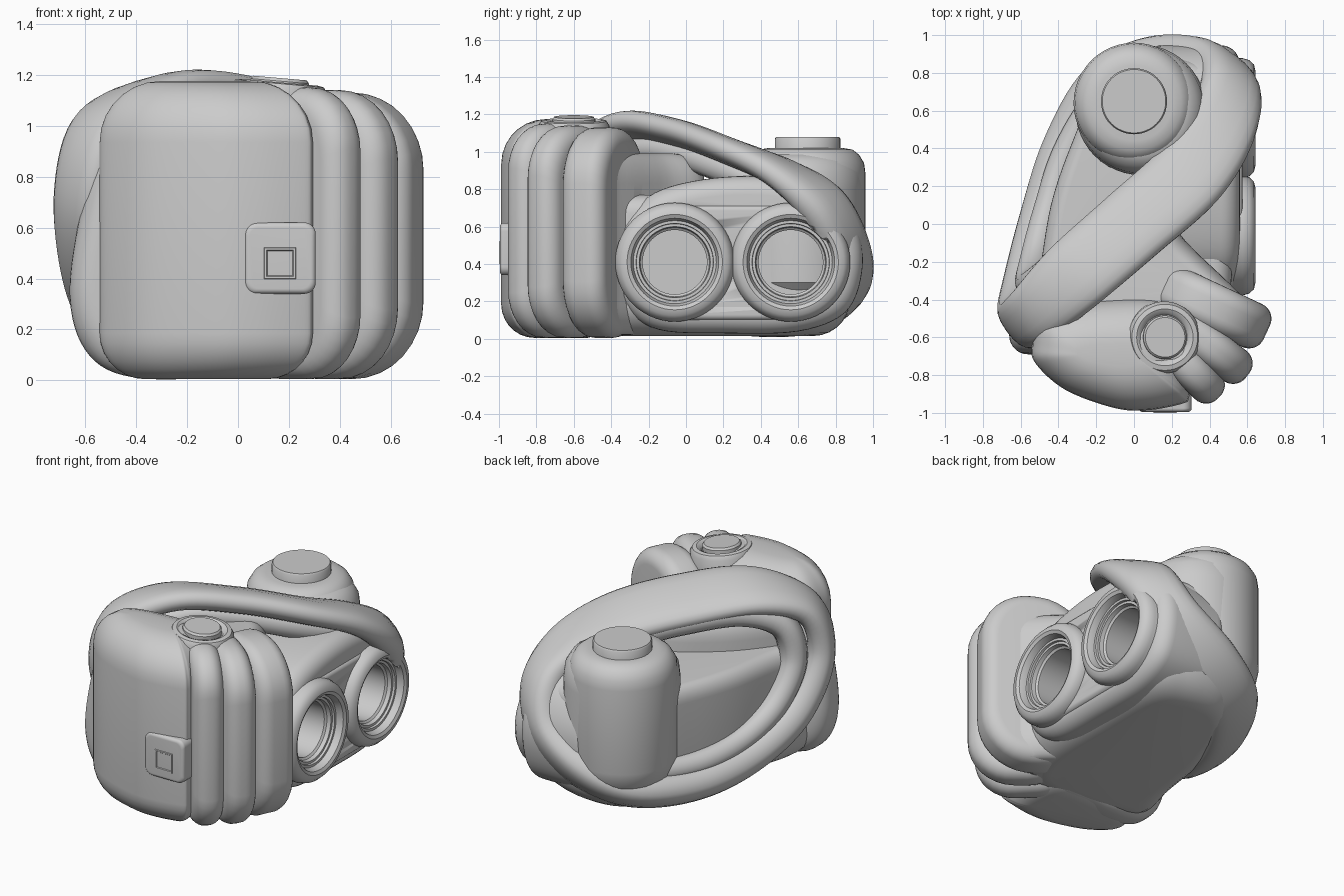
import bpy, bmesh, math
from mathutils import Matrix, Vector

if "Cube" in bpy.data.objects:
    bpy.data.objects.remove(bpy.data.objects["Cube"])


def finish(name, bm, mat=None, angle=35):
    bmesh.ops.recalc_face_normals(bm, faces=bm.faces[:])
    me = bpy.data.meshes.new(name)
    bm.to_mesh(me)
    bm.free()
    if mat:
        me.transform(mat)
    ob = bpy.data.objects.new(name, me)
    bpy.context.collection.objects.link(ob)
    bpy.ops.object.select_all(action='DESELECT')
    ob.select_set(True)
    bpy.context.view_layer.objects.active = ob
    bpy.ops.object.shade_smooth_by_angle(angle=math.radians(angle))
    return ob


def smooth_loop(pts, n=6):
    """Closed Catmull-Rom through points of any dimension."""
    out, m = [], len(pts)
    for i in range(m):
        a, b, c, d = (pts[(i + k) % m] for k in (-1, 0, 1, 2))
        for j in range(n):
            t = j / n
            out.append(tuple(0.5 * (2 * q + (r - p) * t + (2 * p - 5 * q + 4 * r - s) * t * t
                                    + (3 * q - p - 3 * r + s) * t ** 3)
                             for p, q, r, s in zip(a, b, c, d)))
    return out


def rrect(x0, x1, y0, y1, r, n=8):
    out = []
    for cx, cy, a0 in ((x1 - r, y1 - r, 0), (x0 + r, y1 - r, 90), (x0 + r, y0 + r, 180), (x1 - r, y0 + r, 270)):
        for k in range(n + 1):
            a = math.radians(a0 + 90 * k / n)
            out.append((cx + r * math.cos(a), cy + r * math.sin(a)))
    return out


def bridge(bm, rings, closed=False):
    n = len(rings[0])
    for i in range(len(rings) - (0 if closed else 1)):
        a, b = rings[i], rings[(i + 1) % len(rings)]
        for j in range(n):
            k = (j + 1) % n
            bm.faces.new((a[j], a[k], b[k], b[j]))


def pillow(name, outline, z0, z1, r0, r1, mat=None, n=7):
    """Extruded outline with rounded lower and upper rims."""
    xs, ys = [p[0] for p in outline], [p[1] for p in outline]
    cx, cy = (min(xs) + max(xs)) / 2, (min(ys) + max(ys)) / 2
    hx, hy = (max(xs) - min(xs)) / 2, (max(ys) - min(ys)) / 2
    steps = []
    for k in range(n + 1):
        a = math.pi / 2 * k / n
        steps.append((r0 * (1 - math.sin(a)), z0 + r0 * (1 - math.cos(a))))
    for k in range(n + 1):
        a = math.pi / 2 * k / n
        steps.append((r1 * (1 - math.cos(a)), z1 - r1 * (1 - math.sin(a))))
    bm = bmesh.new()
    rings = [[bm.verts.new((cx + (x - cx) * (1 - i / hx), cy + (y - cy) * (1 - i / hy), z)) for x, y in outline]
             for i, z in steps]
    bridge(bm, rings)
    bm.faces.new(rings[0])
    bm.faces.new(rings[-1])
    return finish(name, bm, mat)


def lathe(name, profile, mat, seg=48):
    """Revolve (radius, height) points about local z; capped at both ends."""
    bm = bmesh.new()
    rings = [[bm.verts.new((r * math.cos(2 * math.pi * k / seg), r * math.sin(2 * math.pi * k / seg), z))
              for k in range(seg)] for r, z in profile]
    bridge(bm, rings)
    bm.faces.new(rings[0])
    bm.faces.new(rings[-1])
    return finish(name, bm, mat)


def band(name, pts, seg=20):
    """Closed strap; each point is x, y, z, half width, half thickness, roll in degrees."""
    path = smooth_loop(pts, 8)
    pos = [Vector(p[:3]) for p in path]
    c = sum(pos, Vector()) / len(pos)
    m = len(pos)
    nrm = sum(((pos[i] - c).cross(pos[(i + 1) % m] - c) for i in range(m)), Vector()).normalized()
    bm, rings = bmesh.new(), []
    for i, p in enumerate(pos):
        t = (pos[(i + 1) % m] - pos[i - 1]).normalized()
        w, h, roll = path[i][3:]
        turn = Matrix.Rotation(math.radians(roll), 3, t)
        rad = t.cross(nrm).normalized()
        side, rad = turn @ rad.cross(t), turn @ rad
        ring = []
        for k in range(seg):
            u, v = math.cos(2 * math.pi * k / seg), math.sin(2 * math.pi * k / seg)
            ring.append(bm.verts.new(p + side * w * math.copysign(abs(u) ** 0.8, u)
                                     + rad * h * math.copysign(abs(v) ** 0.8, v)))
        rings.append(ring)
    bridge(bm, rings, True)
    return finish(name, bm, None, 60)


T = Matrix.Translation
along_x = Matrix(((0, 0, 1, 0), (1, 0, 0, 0), (0, 1, 0, 0), (0, 0, 0, 1)))
along_front = Matrix(((1, 0, 0, 0), (0, 0, -1, 0), (0, 1, 0, 0), (0, 0, 0, 1)))

# Core body and shoulder behind the front block
body = pillow("core_body", smooth_loop([(-.56, -.53), (-.4, -.66), (.3, -.7), (.5, -.4), (.52, .2), (.5, .72),
                                        (.3, .86), (0, .86), (-.2, .7), (-.34, .4), (-.44, .1), (-.5, -.25)]),
              .015, .77, .2, .1)
shoulder = pillow("shoulder", smooth_loop([(-.5, -.5), (-.3, -.66), (.3, -.68), (.6, -.45), (.54, -.35), (.28, -.1),
                                           (.1, .1), (-.2, -.08), (-.42, -.33)]), .02, .99, .16, .16)

# Front block and the rounded flank behind it
pillow("front_block", smooth_loop([(-.54, -.64), (-.52, -.74), (-.36, -.88), (-.1, -.975), (.08, -.985), (.26, -.95),
                                   (.29, -.92), (.29, -.85), (.26, -.5), (.1, -.4), (-.3, -.42), (-.5, -.5)]),
       .005, 1.175, .18, .24)
pillow("front_flank", smooth_loop([(-.66, .32), (-.63, .6), (-.55, .88), (-.4, 1.07), (-.1, 1.13), (.25, 1.05),
                                   (.32, .6), (.25, .08), (-.15, .01), (-.45, .02), (-.6, .12)]),
       .44, .69, .1, .1, along_front)

# Vertical ribs fanning off the right of the front block
for i, (x, y, w, ang, top, r) in enumerate(((.435, -.905, .19, -45, 1.15, .24), (.585, -.79, .2, -38, 1.14, .27),
                                            (.685, -.565, .25, -25, 1.13, .3))):
    a = math.radians(ang)
    c, s = math.cos(a), math.sin(a)
    m = Matrix(((c, 0, s, x), (s, 0, -c, y), (0, 1, 0, 0), (0, 0, 0, 1)))
    pillow(f"rib_{i + 1}", rrect(-.6 if i < 2 else -.62, .02, .005, top, r), -w / 2, w / 2, .085, .085, m)

# Top button in its collar
tilt = T((.16, -.6, 1.13)) @ Matrix.Rotation(math.radians(5), 4, 'Y')
lathe("button_collar", [(.19, -.12), (.19, .01), (.175, .035), (.15, .04), (.13, .03), (.12, .015)], tilt)
lathe("button", [(.115, -.08), (.115, .045), (.105, .057)], tilt)

# Clasp on the front
pillow("clasp_plate", rrect(.025, .305, .34, .62, .045), .85, .995, .01, .02, along_front)
lathe("clasp_frame", [(.092, .95), (.092, .99), (.085, 1.0), (.074, 1.0), (.068, .994)],
      along_front @ T((.165, .46, 0)) @ Matrix.Rotation(math.pi / 4, 4, 'Z'), 4)

# Rear canister with cap and the sleeve hugging its inner side
lathe("canister", [(.22, .16), (.30, .24), (.32, .34), (.32, .88), (.312, .94), (.285, .985), (.25, 1.012), (.2, 1.02)],
      T((0, .64, 0)))
lathe("canister_cap", [(.175, .98), (.175, 1.07), (.168, 1.08)], T((0, .65, 0)))
lathe("canister_sleeve", [(.25, .2), (.34, .3), (.345, .8), (.335, .89), (.3, .95), (.25, .985), (.2, .99)],
      T((.035, .605, 0)))

# Housing around the lens pair
housing = pillow("lens_housing", smooth_loop([(-.39, .4), (-.34, .6), (-.17, .78), (.15, .86), (.5, .86), (.78, .77),
                                              (.92, .58), (.94, .35), (.85, .14), (.6, .04), (.2, .03),
                                              (-.15, .05), (-.33, .18)]), .05, .56, .1, .1, along_x)
inner_panel = pillow("lens_panel", rrect(-.3, .82, .1, .715, .29), .3, .575, .02, .03, along_x)

# Main strap wrapped diagonally round the body, and the inner one beneath it
ring = [(-.54, -.48, .99, .16, .08, -30), (-.31, -.27, 1.12, .2, .075, -42), (0, 0, 1.08, .21, .075, -45),
        (.29, .26, .99, .21, .075, -42), (.46, .52, .88, .19, .08, -32), (.51, .74, .7, .17, .1, -15),
        (.41, .85, .46, .16, .1, 0), (.13, .85, .26, .17, .1, 0), (-.14, .71, .155, .17, .1, 0),
        (-.35, .38, .135, .15, .1, 0), (-.48, 0, .21, .14, .1, 0), (-.57, -.32, .4, .13, .1, 0),
        (-.61, -.51, .7, .14, .085, -10)]
main = band("main_strap", ring)
cen = [sum(p[k] for p in ring) / len(ring) for k in range(3)]
inner = band("inner_strap", [tuple(cen[k] + (p[k] - cen[k]) * .8 for k in range(3)) + (.15, .085, p[5] * .5)
                             for p in ring])

# Two hollow lens barrels on the right side
barrel = [(.30, .25), (.318, .34), (.318, .575), (.308, .61), (.285, .635), (.255, .642), (.235, .632), (.226, .61),
          (.222, .59), (.207, .59), (.205, .575), (.19, .575), (.185, .55), (.172, .54), (.172, .34)]
for label, y in (("front", -.06), ("rear", .56)):
    place = along_x @ T((y, .41, 0))
    lathe(label + "_lens_barrel", barrel, place, 56)
    cutter = lathe(label + "_lens_cutter", [(.24, .32), (.24, .62)], place)
    cutter.hide_render = True
    cutter.hide_viewport = True
    for ob in (body, shoulder, housing, inner_panel, inner, main):
        mod = ob.modifiers.new(label + "_lens_hole", 'BOOLEAN')
        mod.operation = 'DIFFERENCE'
        mod.object = cutter
        mod.solver = 'EXACT'
